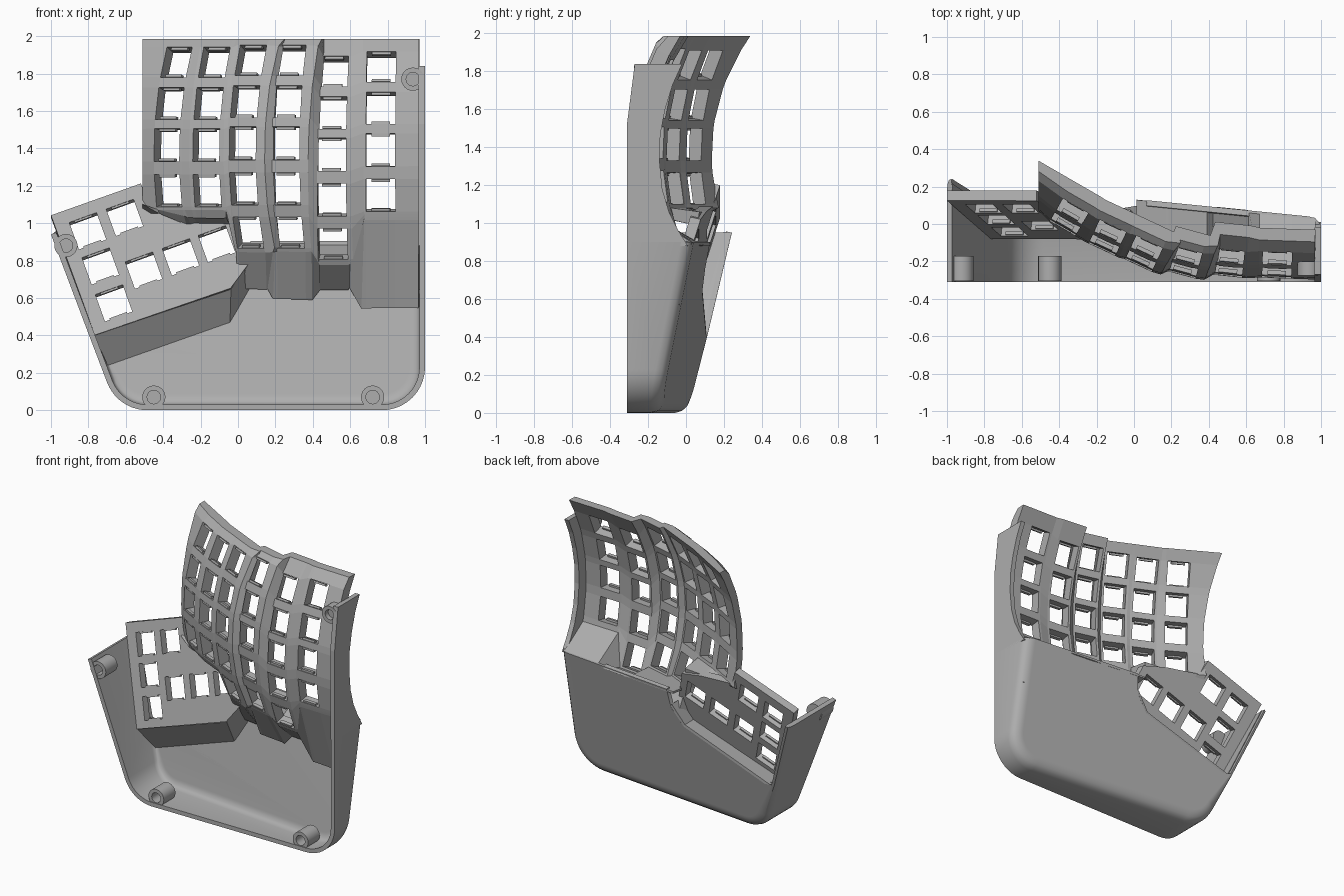
import bpy, bmesh, math
from mathutils import Vector, Matrix

cube = bpy.data.objects.get("Cube")
if cube:
    bpy.data.objects.remove(cube)

grey = bpy.data.materials.new("mid_grey")
grey.use_nodes = True
COLOUR = (0.42, 0.42, 0.42, 1)
grey.diffuse_color = COLOUR
grey.node_tree.nodes["Principled BSDF"].inputs["Base Color"].default_value = COLOUR

FRONT = -0.31          # open rim of the case
HOLE = 0.078           # half width of a key opening
R = 1.2                # radius of the curved key columns


def palm_y(x, z):
    return -0.046 + 0.2 * z - 0.1 * x


def thumb_y(x, z):
    return 0.075 + 0.3 * ((x + 0.73) * -0.34 + (z - 0.755) * 0.94)


def finish(name, bm, thickness=0, smooth=None):
    bmesh.ops.remove_doubles(bm, verts=bm.verts, dist=0.0005)
    bmesh.ops.recalc_face_normals(bm, faces=bm.faces)
    if thickness and sum(f.normal.y * f.calc_area() for f in bm.faces) < 0:
        bmesh.ops.reverse_faces(bm, faces=bm.faces)
    me = bpy.data.meshes.new(name)
    bm.to_mesh(me)
    bm.free()
    ob = bpy.data.objects.new(name, me)
    bpy.context.collection.objects.link(ob)
    me.materials.append(grey)
    if thickness:
        mod = ob.modifiers.new("thickness", 'SOLIDIFY')
        mod.thickness = thickness
        mod.offset = -1
    bpy.ops.object.select_all(action='DESELECT')
    bpy.context.view_layer.objects.active = ob
    ob.select_set(True)
    if thickness:
        bpy.ops.object.modifier_apply(modifier="thickness")
    if smooth:
        bpy.ops.object.shade_smooth_by_angle(angle=math.radians(smooth))
    return ob


def grid(bm, rows, skip=lambda i, j: False):
    vs = [[bm.verts.new(p) for p in row] for row in rows]
    for i in range(len(vs) - 1):
        for j in range(len(vs[0]) - 1):
            if not skip(i, j):
                bm.faces.new((vs[i][j], vs[i][j + 1], vs[i + 1][j + 1], vs[i + 1][j]))
    return vs


def box(bm, centre, axes, size):
    m = Matrix([a * s for a, s in zip(axes, size)]).transposed().to_4x4()
    bmesh.ops.create_cube(bm, size=1, matrix=Matrix.Translation(centre) @ m)


def prism(name, loop, shift):
    bm = bmesh.new()
    face = bm.faces.new([bm.verts.new(p) for p in loop])
    new = bmesh.ops.extrude_face_region(bm, geom=[face], use_keep_orig=True)["geom"]
    bmesh.ops.translate(bm, vec=shift, verts=[v for v in new if isinstance(v, bmesh.types.BMVert)])
    return finish(name, bm)


# Case shell: rim, side walls, rounded edge and sloping palm rest
def arc(cx, cz, r, a0, a1, n=10):
    angles = [math.radians(a0 + (a1 - a0) * k / n) for k in range(n + 1)]
    return [Vector((cx + r * math.cos(a), cz + r * math.sin(a))) for a in angles]


path = ([Vector((1, 0.9))] + arc(0.77, 0.23, 0.23, 0, -90)
        + arc(-0.485, 0.23, 0.23, -90, -159.2) + [Vector((-0.8, 0.41)), Vector((-1, 0.94))])


def ring(inset, drop):
    pts = []
    for k, p in enumerate(path):
        d = (path[min(k + 1, len(path) - 1)] - path[max(k - 1, 0)]).normalized()
        amount = inset * (0.35 if k > len(path) - 3 else 1)
        q = p + Vector((d.y, -d.x)) * amount
        pts.append(Vector((q.x, FRONT if drop is None else palm_y(q.x, q.y) - drop, q.y)))
    return pts


bm = bmesh.new()
rings = grid(bm, [ring(0, None), ring(0, 0.06), ring(0.01, 0.028), ring(0.03, 0.008),
                  ring(0.065, 0), ring(0.08, 0)])
notch = [(-0.765, 0.39), (-0.04, 0.64), (0.05, 0.76), (0.07, 0.9)]
palm_edge = [bm.verts.new((x, palm_y(x, z), z)) for x, z in notch]
bm.faces.new(rings[-1][:-1] + palm_edge)
finish("case_shell", bm, 0.03, 35)

# Tall right wall with a scooped back edge
scoop = [(-0.31, 0.88), (-0.31, 1.53), (-0.27, 1.84), (-0.02, 1.84), (-0.07, 1.73), (-0.11, 1.6),
         (-0.135, 1.47), (-0.14, 1.33), (-0.125, 1.18), (-0.09, 1.06), (-0.04, 0.96), (0.01, 0.88)]
prism("right_wall", [(0.965, y, z) for y, z in scoop], (0.035, 0, 0))

# Curved key well: x, back y, arc middle z, tilt, number of keys, end angle
columns = [(-0.345, 0.04, 1.36, 30, 4, -0.235), (-0.14, -0.07, 1.36, 25, 4, -0.235),
           (0.055, -0.155, 1.37, 25, 5, -0.42), (0.272, -0.2, 1.37, 15, 5, -0.42),
           (0.507, -0.205, 1.31, 6, 5, -0.42), (0.765, -0.215, 1.335, 2, 4, -0.25)]
clips = bmesh.new()
rows = [[] for _ in range(13)]
ledge = [[], []]
for c, (cx, cy, cz, tilt, keys, end) in enumerate(columns):
    t = math.radians(tilt)
    side = Vector((math.cos(t), -math.sin(t), 0))
    out = Vector((math.sin(t), math.cos(t), 0))
    mids = [0.405, 0.222, 0.045, -0.147, -0.338][:keys]
    cuts = [math.asin((1.985 - cz) / R)]
    for m in mids:
        cuts += [m + 0.07, m - 0.07]
    last = cuts[-1]
    missing = 12 - len(cuts)
    cuts += [last + (end - last) * (k + 1) / missing for k in range(missing)]
    for i, a in enumerate(cuts):
        mid = Vector((cx, cy, cz + R * math.sin(a))) + out * R * (1 - math.cos(a))
        us = [-0.095, -HOLE, HOLE, 0.095]
        if c == 0:
            us[0] = (-0.51 - mid.x) / side.x
        if c == 5:
            us[3] = (0.97 - mid.x) / side.x
        rows[i] += [mid + side * u for u in us]
    # Lower skirt runs to the thumb plate or to the palm rest
    for p in rows[11][-4:]:
        z = (1.05, 1.06, 0.69, 0.63, 0.7, 0.57)[c]
        y = thumb_y(p.x, z) - 0.02 if c < 2 else palm_y(p.x, z) - 0.005
        rows[12].append(Vector((p.x, y, z)))
        if c > 1:
            ledge[0].append(Vector((p.x, palm_y(p.x, 0.9) - 0.004, 0.897)))
            ledge[1].append(p)
    # Clip lips at the two ends of each opening
    for m in mids:
        up = (out * math.sin(m) + Vector((0, 0, math.cos(m)))).normalized()
        normal = side.cross(up)
        base = Vector((cx, cy, cz + R * math.sin(m))) + out * R * (1 - math.cos(m))
        for s in (-1, 1):
            box(clips, base + up * s * 0.079 + normal * 0.06, (side, normal, up), (0.1, 0.022, 0.014))


def open_cell(i, j):
    is_hole = j % 4 == 1 and i % 2 == 1 and i < 2 * columns[j // 4][4]
    return is_hole or (j == 7 and i > 9)


bm = bmesh.new()
grid(bm, rows, open_cell)
well = finish("key_well", bm, 0.075)
for v in well.data.vertices:        # trim the border flat
    v.co.x = min(max(v.co.x, -0.51), 0.97)
    v.co.z = min(v.co.z, 1.985)
bm = bmesh.new()
grid(bm, ledge)
finish("well_ledge", bm, 0.015)

# Thumb plate with seven openings
outline = [(-1, 1.03), (-0.52, 1.2), (-0.47, 1.09), (-0.2, 1.06), (-0.02, 1.02),
           (0.06, 0.775), (-0.04, 0.64), (-0.765, 0.39)]
plate = prism("thumb_plate", [(x, thumb_y(x, z), z) for x, z in outline], (0, -0.055, 0.012))
e1 = Vector((0.94, 0, 0.34)).normalized()
e2 = Vector((-0.34, 0.3, 0.94)).normalized()
normal = e1.cross(e2).normalized()
cutters = bmesh.new()
for a, b in [(0, 0.2), (0, 0), (0, -0.21), (0.21, 0.2), (0.21, -0.1), (0.42, -0.1), (0.625, -0.1)]:
    centre = Vector((-0.73, 0, 0.755)) + e1 * a + Vector((-0.34, 0, 0.94)) * b
    centre.y = thumb_y(centre.x, centre.z)
    box(cutters, centre, (e1, normal, e2), (0.155, 0.3, 0.16))
    for s in (-1, 1):
        box(clips, centre + e2 * s * 0.077 + normal * 0.042, (e1, normal, e2), (0.1, 0.018, 0.014))
cutter = finish("thumb_cutter", cutters)
cutter.hide_render = True
bpy.context.view_layer.objects.active = plate
mod = plate.modifiers.new("openings", 'BOOLEAN')
mod.operation, mod.solver, mod.object = 'DIFFERENCE', 'EXACT', cutter
bpy.ops.object.modifier_apply(modifier="openings")
bpy.data.objects.remove(cutter)
finish("switch_clips", clips)

# Wall between the thumb plate and the palm rest, with its inner skirt
edge = [(-0.765, 0.39), (-0.04, 0.64), (0.06, 0.775)]
foot = [(-0.7, 0.25), (-0.05, 0.48), (0.05, 0.66)]
bm = bmesh.new()
grid(bm, [[(x, palm_y(x, z), z) for x, z in edge],
          [(x, thumb_y(x, z) - 0.03, z) for x, z in edge],
          [(x, palm_y(x, z) - 0.02, z) for x, z in foot]])
finish("thumb_recess_wall", bm, 0.02)

# Screw bosses
for n, (x, z, front, back) in enumerate([(-0.92, 0.88, -0.305, -0.17), (-0.45, 0.07, -0.305, -0.17),
                                         (0.72, 0.07, -0.305, -0.17), (0.935, 1.77, -0.275, -0.2)]):
    bm = bmesh.new()
    profile = [(0, back), (0.062, back), (0.062, front), (0.036, front), (0.036, back - 0.04), (0, back - 0.04)]
    vs = [bm.verts.new((x + r, y, z)) for r, y in profile]
    es = [bm.edges.new(pair) for pair in zip(vs, vs[1:])]
    bmesh.ops.spin(bm, geom=vs + es, cent=(x, 0, z), axis=(0, 1, 0), angle=math.tau, steps=24)
    finish(f"screw_boss_{n + 1}", bm, smooth=40)
